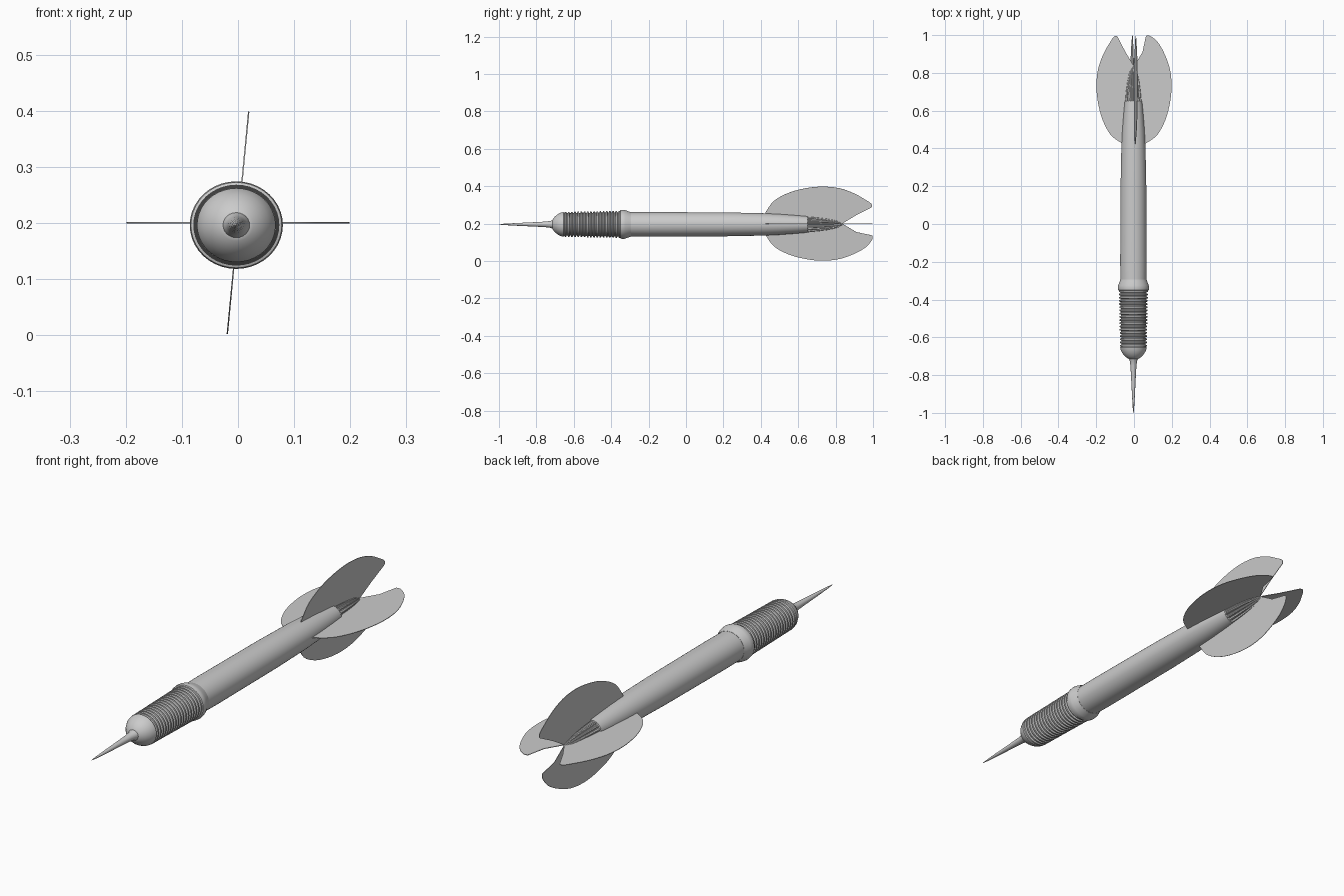
import bpy, bmesh, math
from math import sin, cos, pi

if "Cube" in bpy.data.objects:
    bpy.data.objects.remove(bpy.data.objects["Cube"])

CX, CZ, SQUASH = -0.003, 0.196, 0.94   # axis position, slight flattening in z


def finish(name, bm, angle=35):
    bmesh.ops.recalc_face_normals(bm, faces=bm.faces)
    me = bpy.data.meshes.new(name)
    bm.to_mesh(me)
    bm.free()
    ob = bpy.data.objects.new(name, me)
    bpy.context.collection.objects.link(ob)
    bpy.ops.object.select_all(action='DESELECT')
    ob.select_set(True)
    bpy.context.view_layer.objects.active = ob
    bpy.ops.object.shade_smooth_by_angle(angle=math.radians(angle))
    return ob


def lathe(name, profile, seg=40, flute=0.0):
    """Spin (y, radius) points about the long axis; flute sinks alternate pairs of columns."""
    bm = bmesh.new()
    rings = []
    for y, r in profile:
        ring = []
        for i in range(seg):
            a = 2 * pi * i / seg
            rr = r * (1 - flute * (i % 4 > 1))
            ring.append(bm.verts.new((CX + rr * cos(a), y, CZ + rr * SQUASH * sin(a))))
        rings.append(ring)
    for a, b in zip(rings, rings[1:]):
        for i in range(seg):
            j = (i + 1) % seg
            bm.faces.new((a[i], a[j], b[j], b[i]))
    bm.faces.new(rings[0])
    bm.faces.new(rings[-1])
    return finish(name, bm)


# steel needle
lathe("needle", [(-1, .001), (-.97, .004), (-.9, .008), (-.8, .013),
                 (-.75, .016), (-.722, .02), (-.71, .026), (-.69, .026)], 24)

# rounded nose in front of the grip
lathe("nose", [(-.715, .022), (-.712, .03), (-.7, .046), (-.685, .058),
               (-.668, .067), (-.655, .07), (-.645, .062)])

# ringed grip, slightly wider toward the back
grip, count, y0, y1 = [], 18, -.655, -.35
pitch = (y1 - y0) / count
for k in range(count):
    y, r = y0 + k * pitch, .071 + .006 * k / count
    grip += [(y, r - .008), (y + .3 * pitch, r - .008),
             (y + .45 * pitch, r), (y + .85 * pitch, r)]
grip.append((y1, .07))
lathe("grip", grip)

# collar behind the grip
lathe("collar", [(-.355, .07), (-.35, .081), (-.338, .083), (-.325, .081),
                 (-.305, .073), (-.295, .07)])

# long shaft tapering to the tail
lathe("shaft", [(-.31, .069), (-.2, .07), (.2, .068), (.4, .064), (.5, .059),
                (.6, .051), (.65, .046), (.652, .04)])

# fluted tail cone
lathe("tail_cone", [(.645, .046), (.7, .041), (.75, .034), (.79, .026),
                    (.815, .018), (.83, .01), (.838, .002)], 64, .15)


# flights: smooth outline in (y, distance from axis)
def flight(name, outline, angle):
    cu = bpy.data.curves.new(name + "_outline", 'CURVE')
    bm = bmesh.new()
    pts = []
    n = len(outline)
    for i in range(n - 1):          # Catmull-Rom through the rim points
        p = [outline[max(0, min(n - 1, i + d))] for d in (-1, 0, 1, 2)]
        for s in range(4):
            t = s / 4
            pts.append([.5 * (2 * b + (c - a) * t + (2 * a - 5 * b + 4 * c - d) * t * t
                              + (3 * b - a - 3 * c + d) * t ** 3)
                        for a, b, c, d in zip(*p)])
    pts += [outline[-1], (.91, .045), (.835, .0), (.42, .0)]
    bpy.data.curves.remove(cu)
    a = math.radians(angle)
    sides = []
    for off in (-.0012, .0012):
        sides.append([bm.verts.new((r * cos(a) - off * sin(a), y, .2 + r * sin(a) + off * cos(a)))
                      for y, r in pts])
        bm.faces.new(sides[-1])
    m = len(pts)
    for i in range(m):
        j = (i + 1) % m
        bm.faces.new((sides[0][i], sides[0][j], sides[1][j], sides[1][i]))
    return finish(name, bm)


rim = [(.425, .06), (.47, .122), (.55, .166), (.64, .19), (.73, .199),
       (.82, .19), (.9, .162), (.96, .128)]
near_tip = [(.99, .095), (.998, .075), (.995, .063)]
far_tip = [(.985, .112), (.995, .1), (.993, .088)]
flight("flight_right", rim + near_tip, 0)
flight("flight_left", rim + far_tip, 180)
flight("flight_top", rim + far_tip, 84.5)
flight("flight_bottom", rim + near_tip, 264.5)
